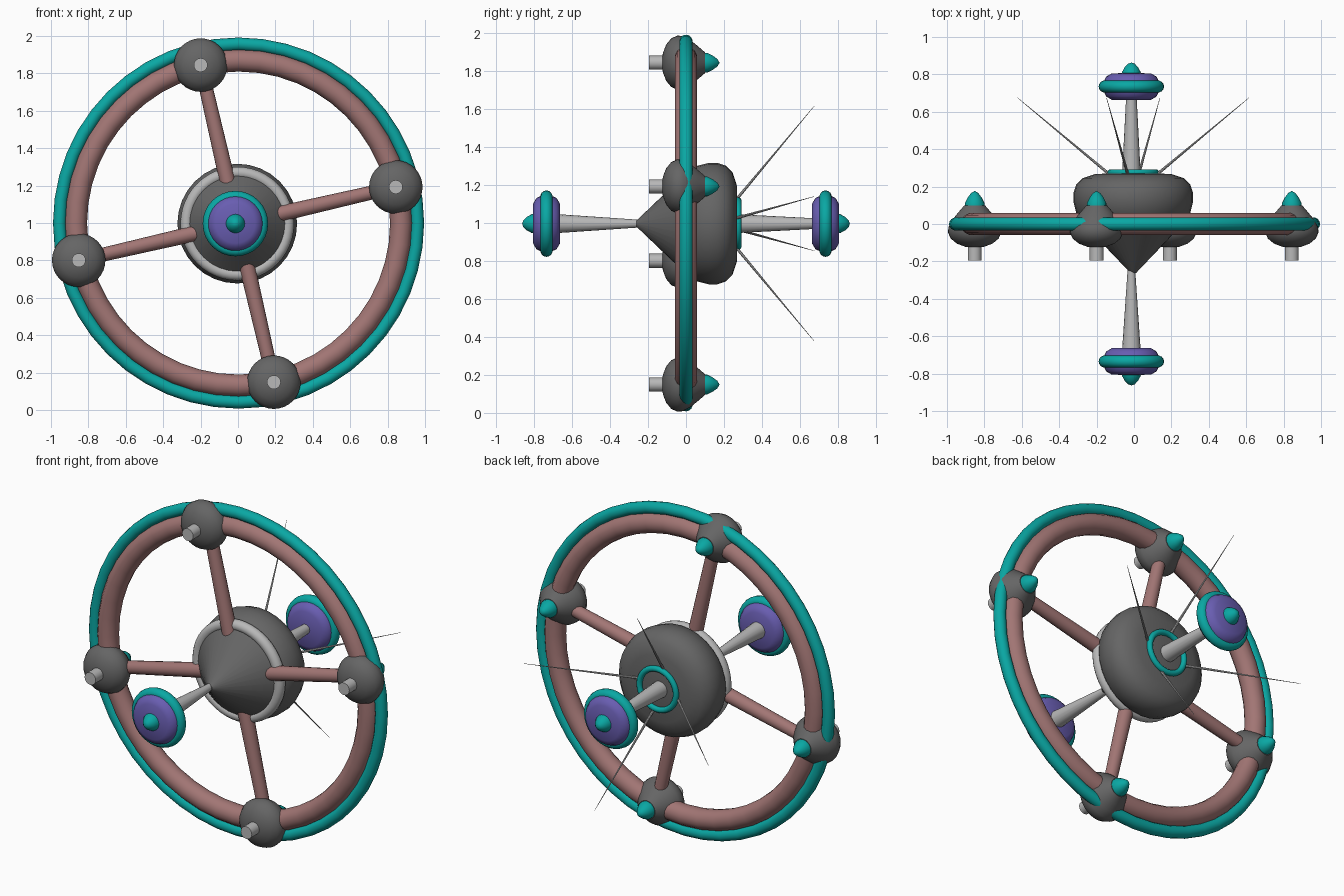
import bpy, bmesh, math
from mathutils import Vector, Matrix

cube = bpy.data.objects.get("Cube")
if cube:
    bpy.data.objects.remove(cube)


def material(name, r, g, b):
    m = bpy.data.materials.new(name)
    m.use_nodes = True
    m.diffuse_color = (r, g, b, 1)
    m.node_tree.nodes["Principled BSDF"].inputs["Base Color"].default_value = (r, g, b, 1)
    return m


DARK = material("dark grey", 0.13, 0.13, 0.13)
LIGHT = material("light grey", 0.48, 0.48, 0.48)
PINK = material("dusty pink", 0.36, 0.18, 0.175)
TEAL = material("teal", 0.003, 0.39, 0.37)
PURPLE = material("purple", 0.14, 0.11, 0.44)

CENTRE = Vector((-0.004, 0, 0.997))
TILT = math.radians(13)


def finish(bm, name, mat, angle=40):
    bmesh.ops.remove_doubles(bm, verts=bm.verts, dist=0.0002)
    bmesh.ops.recalc_face_normals(bm, faces=bm.faces)
    mesh = bpy.data.meshes.new(name)
    bm.to_mesh(mesh)
    bm.free()
    mesh.materials.append(mat)
    obj = bpy.data.objects.new(name, mesh)
    bpy.context.collection.objects.link(obj)
    bpy.ops.object.select_all(action="DESELECT")
    obj.select_set(True)
    bpy.context.view_layer.objects.active = obj
    bpy.ops.object.shade_smooth_by_angle(angle=math.radians(angle))
    return obj


def lathe(name, mat, profile, at=CENTRE, steps=32, flip=1, closed=False):
    """Turn a (radius, y) profile around the y axis."""
    bm = bmesh.new()
    verts = [bm.verts.new((r, y * flip, 0)) for r, y in profile]
    edges = [bm.edges.new(p) for p in zip(verts, verts[1:])]
    if closed:
        edges.append(bm.edges.new((verts[-1], verts[0])))
    bmesh.ops.spin(bm, geom=verts + edges, cent=(0, 0, 0), axis=(0, 1, 0),
                   angle=math.tau, steps=steps)
    bmesh.ops.translate(bm, verts=bm.verts, vec=at)
    return finish(bm, name, mat)


def ring(name, mat, major, minor, y=0.0, at=CENTRE, steps=48, sides=14):
    turn = [math.tau * i / sides for i in range(sides)]
    profile = [(major + minor * math.cos(a), y + minor * math.sin(a)) for a in turn]
    return lathe(name, mat, profile, at, steps, closed=True)


def rod(name, mat, a, b, r1, r2, sides=16):
    """Tapered rod from point a to point b."""
    bm = bmesh.new()
    d = b - a
    turn = d.to_track_quat("Z", "Y").to_matrix().to_4x4()
    bmesh.ops.create_cone(bm, cap_ends=True, segments=sides, radius1=r1, radius2=r2,
                          depth=d.length, matrix=Matrix.Translation((a + b) / 2) @ turn)
    return finish(bm, name, mat)


def polar(angle, radius, y=0.0):
    return CENTRE + Vector((radius * math.cos(angle), y, radius * math.sin(angle)))


# Wheel rims
WHEEL = Vector((0.003, 0, 1))
ring("inner_rim", PINK, 0.87, 0.06, at=WHEEL)
ring("outer_rim", TEAL, 0.957, 0.035, at=WHEEL)

# Hub: cone nose, drum and trim rings
lathe("hub_nose", DARK, [(0, -0.262), (0.015, -0.262), (0.265, 0.0), (0.265, 0.05), (0, 0.05)])
lathe("hub_drum", DARK, [(0, 0.03), (0.28, 0.03), (0.305, 0.06), (0.32, 0.12), (0.32, 0.165),
                         (0.305, 0.21), (0.27, 0.245), (0.20, 0.268), (0, 0.272)])
ring("hub_collar", LIGHT, 0.272, 0.032, y=0.015)
ring("rear_trim_ring", TEAL, 0.122, 0.017, y=0.275, steps=32)

# Four spokes, each with an outer pod and a rear antenna
for i in range(4):
    a = TILT + i * math.pi / 2
    rod(f"spoke_{i + 1}", PINK, polar(a, 0.2), polar(a, 0.83), 0.043, 0.036)
    hub = polar(a, 0.87)
    lathe(f"pod_{i + 1}", DARK, [(0, -0.127), (0.05, -0.122), (0.095, -0.105), (0.128, -0.078),
                                 (0.143, -0.045), (0.14, -0.015), (0.118, 0.025),
                                 (0.085, 0.065), (0.055, 0.1), (0, 0.1)], hub)
    lathe(f"pod_tip_{i + 1}", TEAL, [(0, 0.09), (0.052, 0.09), (0.052, 0.112), (0.038, 0.14),
                                     (0.02, 0.165), (0, 0.177)], hub, 20)
    lathe(f"pod_nozzle_{i + 1}", LIGHT, [(0, -0.1), (0.037, -0.1), (0.037, -0.195), (0, -0.195)],
          hub, 20)
    rod(f"antenna_{i + 1}", LIGHT, polar(a, 0.13, 0.265), polar(a, 0.635, 0.675), 0.008, 0.001, 8)

# Axle masts and the discs at both ends
AXIS = CENTRE + Vector((-0.01, 0, 0))
rod("front_mast", LIGHT, AXIS + Vector((0, -0.68, 0)), AXIS + Vector((0, -0.24, 0)), 0.05, 0.02)
rod("rear_mast", LIGHT, AXIS + Vector((0, 0.26, 0)), AXIS + Vector((0, 0.68, 0)), 0.05, 0.028)
for side, flip in (("front", -1), ("rear", 1)):
    lathe(f"{side}_disc", PURPLE, [(0, 0.664), (0.105, 0.664), (0.135, 0.682), (0.15, 0.715),
                                   (0.15, 0.755), (0.135, 0.788), (0.105, 0.805), (0, 0.808)],
          AXIS, flip=flip)
    ring(f"{side}_disc_ring", TEAL, 0.143, 0.032, y=0.735 * flip, at=AXIS, steps=32)
    lathe(f"{side}_disc_tip", TEAL, [(0, 0.79), (0.052, 0.79), (0.05, 0.812), (0.036, 0.838),
                                     (0.018, 0.857), (0, 0.863)], AXIS, 20, flip)
